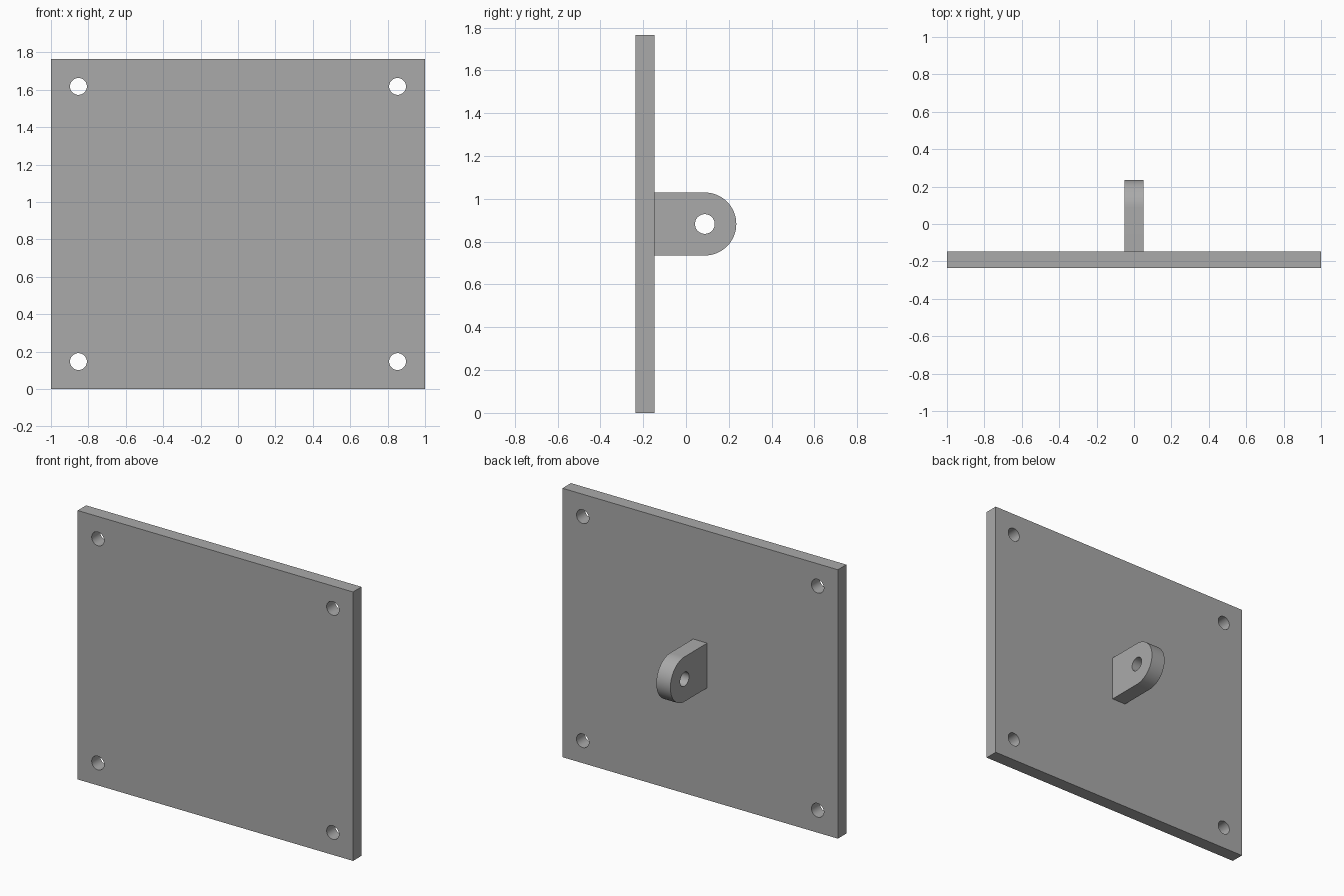
import bpy
import math

cube = bpy.data.objects.get("Cube")
if cube:
    bpy.data.objects.remove(cube, do_unlink=True)

WIDTH, HEIGHT = 2.0, 1.765
FRONT, BACK = -0.235, -0.147      # plate faces along y
INSET, BOLT_R = 0.147, 0.045      # bolt holes
LUG_Y, LUG_R, LUG_HALF, PIN_R = 0.088, 0.147, 0.051, 0.046

grey = bpy.data.materials.new("plain grey")
grey.use_nodes = True
COLOUR = (0.4, 0.4, 0.4, 1)
grey.diffuse_color = COLOUR
grey.node_tree.nodes["Principled BSDF"].inputs["Base Color"].default_value = COLOUR


def cutter(name, location, rotation, radius):
    """Hidden cylinder used to drill a hole."""
    bpy.ops.mesh.primitive_cylinder_add(vertices=64, radius=radius, depth=0.4,
                                        location=location, rotation=rotation)
    obj = bpy.context.object
    obj.name = name
    obj.hide_render = True
    return obj


def drill(target, tools):
    """Cut every tool out of the target, then drop the tools."""
    for tool in tools:
        mod = target.modifiers.new("hole", "BOOLEAN")
        mod.operation = "DIFFERENCE"
        mod.solver = "EXACT"
        mod.object = tool
        bpy.context.view_layer.objects.active = target
        bpy.ops.object.modifier_apply(modifier=mod.name)
        bpy.data.objects.remove(tool, do_unlink=True)
    bpy.ops.object.select_all(action="DESELECT")
    target.select_set(True)
    bpy.context.view_layer.objects.active = target
    bpy.ops.object.shade_smooth_by_angle(angle=math.radians(30))
    target.data.materials.clear()
    target.data.materials.append(grey)


# Mounting plate with a bolt hole in each corner
bpy.ops.mesh.primitive_cube_add(size=1, location=(0, (FRONT + BACK) / 2, HEIGHT / 2))
plate = bpy.context.object
plate.name = "mounting_plate"
plate.scale = (WIDTH, BACK - FRONT, HEIGHT)
bpy.ops.object.transform_apply(location=False, rotation=False, scale=True)
drill(plate, [cutter("bolt_hole", (x, (FRONT + BACK) / 2, z), (math.pi / 2, 0, 0), BOLT_R)
              for x in (-WIDTH / 2 + INSET, WIDTH / 2 - INSET)
              for z in (INSET, HEIGHT - INSET)])

# Round-ended lug: a side profile extruded across x
mid = HEIGHT / 2
STEPS = 32
outline = [(BACK - 0.01, mid - LUG_R)]
for i in range(STEPS + 1):
    a = math.pi * (i / STEPS - 0.5)
    outline.append((LUG_Y + LUG_R * math.cos(a), mid + LUG_R * math.sin(a)))
outline.append((BACK - 0.01, mid + LUG_R))
n = len(outline)
verts = [(x, y, z) for x in (-LUG_HALF, LUG_HALF) for y, z in outline]
faces = [list(reversed(range(n))), list(range(n, 2 * n))]
faces += [(i, (i + 1) % n, n + (i + 1) % n, n + i) for i in range(n)]
mesh = bpy.data.meshes.new("lug")
mesh.from_pydata(verts, [], faces)
lug = bpy.data.objects.new("lug", mesh)
bpy.context.collection.objects.link(lug)
drill(lug, [cutter("pin_hole", (0, LUG_Y, mid), (0, math.pi / 2, 0), PIN_R)])
